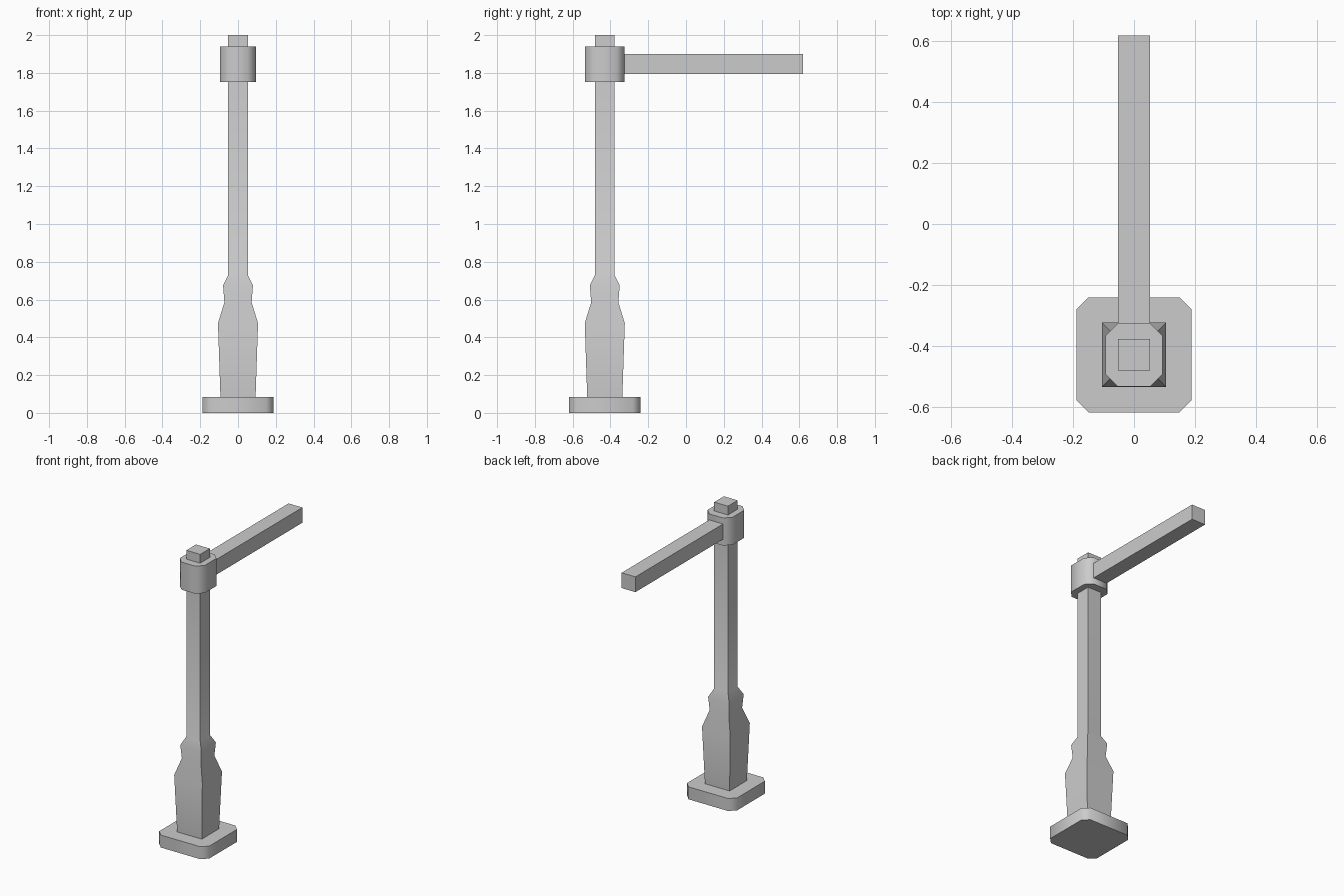
import bpy, bmesh, math

if "Cube" in bpy.data.objects:
    bpy.data.objects.remove(bpy.data.objects["Cube"])

CY = -0.43  # y of the post axis


def loft(name, rings):
    """Skin a stack of rings; each ring is (half_x, half_y, chamfer, z)."""
    bm = bmesh.new()
    loops = []
    for hx, hy, c, z in rings:
        pts = []
        for sx, sy in ((1, 1), (-1, 1), (-1, -1), (1, -1)):
            if c:
                pair = [(sx * hx, sy * (hy - c)), (sx * (hx - c), sy * hy)]
                pts += pair if sx * sy > 0 else pair[::-1]
            else:
                pts.append((sx * hx, sy * hy))
        loops.append([bm.verts.new((x, y + CY, z)) for x, y in pts])
    n = len(loops[0])
    for a, b in zip(loops, loops[1:]):
        for i in range(n):
            j = (i + 1) % n
            bm.faces.new((a[i], a[j], b[j], b[i]))
    bm.faces.new(loops[0][::-1])
    bm.faces.new(loops[-1])
    bmesh.ops.recalc_face_normals(bm, faces=bm.faces[:])
    me = bpy.data.meshes.new(name)
    bm.to_mesh(me)
    bm.free()
    ob = bpy.data.objects.new(name, me)
    bpy.context.collection.objects.link(ob)
    bpy.ops.object.select_all(action='DESELECT')
    ob.select_set(True)
    bpy.context.view_layer.objects.active = ob
    bpy.ops.object.shade_smooth_by_angle(angle=math.radians(50))
    return ob


# Chamfered foot plate
loft("base_plate", [(0.189, 0.189, 0.04, 0), (0.189, 0.189, 0.04, 0.085)])

# Square post with a swelling lower section
profile = [(0.093, 0.085), (0.106, 0.475), (0.072, 0.585), (0.079, 0.675),
           (0.052, 0.73), (0.052, 2.0)]
loft("post", [(r, r, 0, z) for r, z in profile])

# Collar near the top
loft("collar", [(0.094, 0.105, 0.042, 1.752), (0.094, 0.105, 0.042, 1.94)])

# Horizontal arm reaching backwards
y0, y1 = CY + 0.105, 0.619
bpy.ops.mesh.primitive_cube_add(size=1, location=(0, (y0 + y1) / 2, 1.847))
arm = bpy.context.object
arm.name = "arm"
arm.scale = (0.104, y1 - y0, 0.104)
